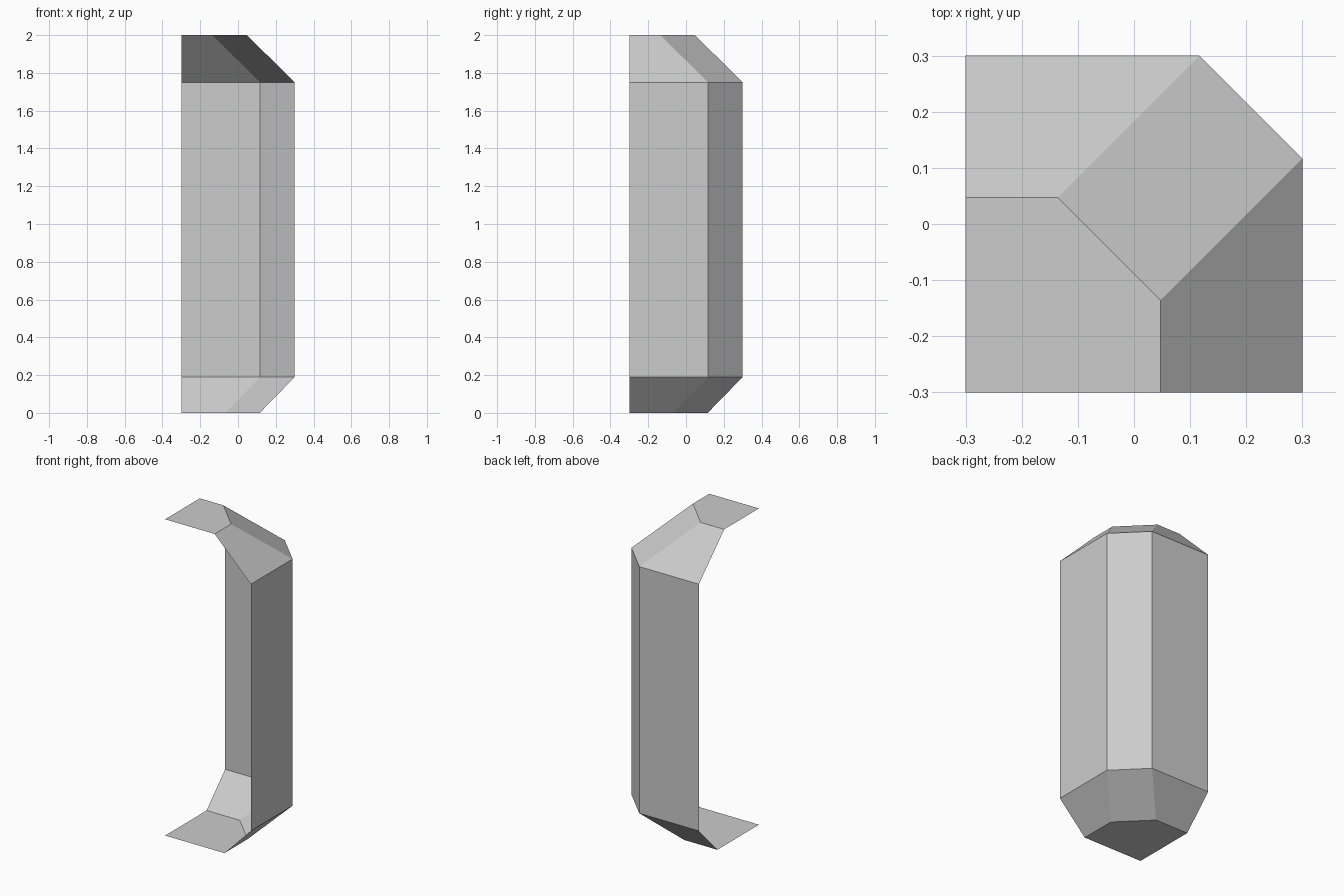
import bpy
import bmesh

if "Cube" in bpy.data.objects:
    bpy.data.objects.remove(bpy.data.objects["Cube"])

E = 0.3          # outer half width
CH = 0.183       # chamfer leg, constant on every level

grey = bpy.data.materials.new("light grey")
grey.diffuse_color = (0.604, 0.604, 0.604, 1)
grey.use_nodes = True
grey.node_tree.nodes["Principled BSDF"].inputs["Base Color"].default_value = grey.diffuse_color


def outline(edge):
    """Chamfered L-shaped path from the back-left end to the front-right end."""
    return [(-E, edge), (edge - CH, edge), (edge, edge - CH), (edge, -E)]


# Open shell: levels as (height, outer edge), from floor to ceiling
levels = [(0, 0.115), (0.19, E), (1.75, E), (2, 0.047)]

bm = bmesh.new()
rings = [[bm.verts.new((x, y, z)) for x, y in outline(e)] for z, e in levels]

# Walls and sloped bands
for low, high in zip(rings, rings[1:]):
    for i in range(3):
        bm.faces.new((low[i + 1], low[i], high[i], high[i + 1]))

# Floor and ceiling plates reach the open front-left corner
floor_corner = bm.verts.new((-E, -E, 0))
bm.faces.new([floor_corner] + rings[0])
ceiling_corner = bm.verts.new((-E, -E, 2))
bm.faces.new([ceiling_corner] + rings[-1][::-1])

mesh = bpy.data.meshes.new("corner_shell")
bm.to_mesh(mesh)
bm.free()
mesh.materials.append(grey)
shell = bpy.data.objects.new("corner_shell", mesh)
bpy.context.collection.objects.link(shell)
